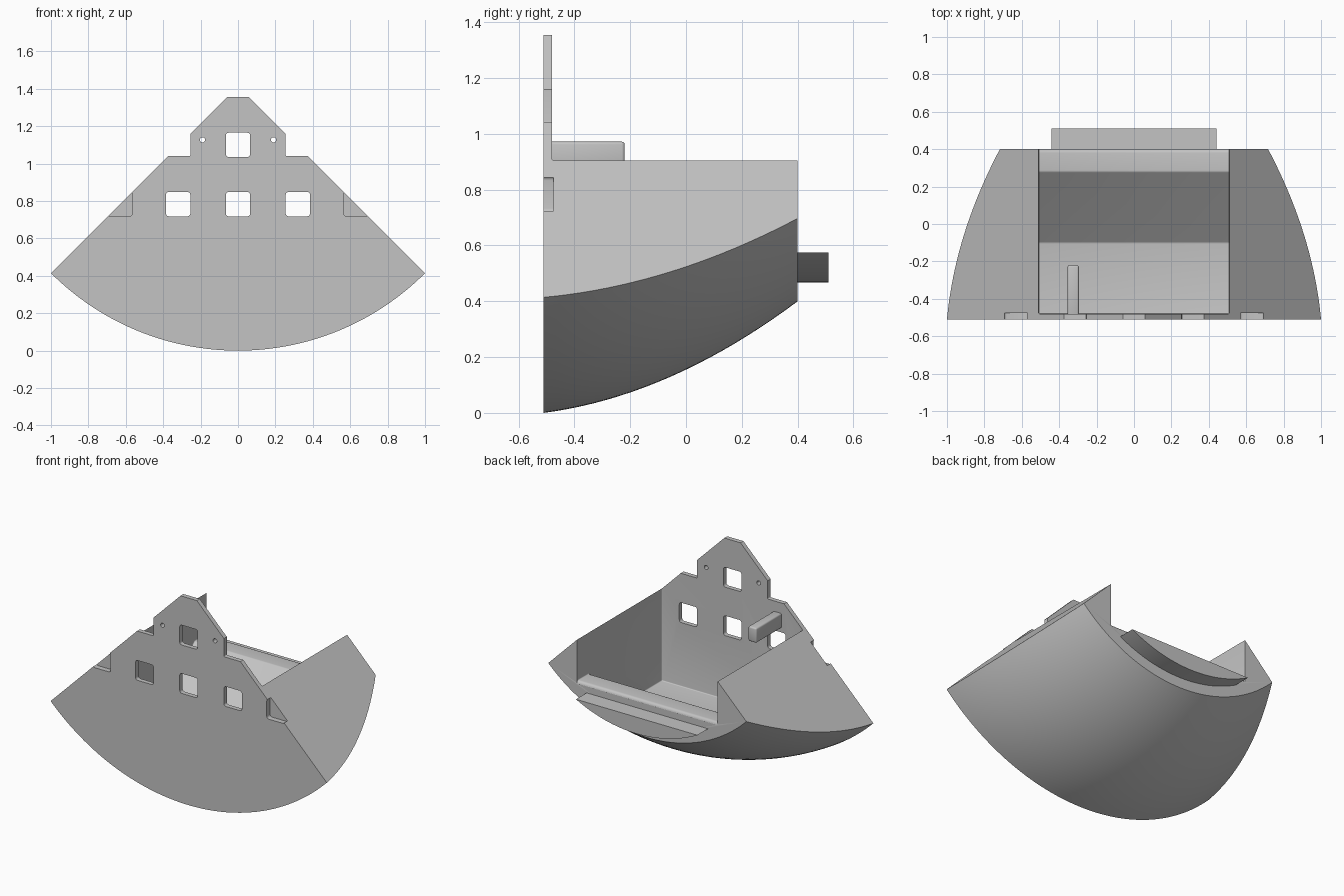
import bpy, bmesh, math

cube = bpy.data.objects.get("Cube")
if cube:
    bpy.data.objects.remove(cube)

FRONT, BACK = -0.51, 0.4
CENTRE = math.sqrt(2)          # height of the axis the hull is swept around
GREY = (0.55, 0.55, 0.55, 1)

grey = bpy.data.materials.new("plain grey")
grey.use_nodes = True
grey.diffuse_color = GREY
grey.node_tree.nodes["Principled BSDF"].inputs["Base Color"].default_value = GREY


def loft(name, sections):
    """Skin matching closed sections and cap both ends."""
    bm = bmesh.new()
    rings = [[bm.verts.new(p) for p in s] for s in sections]
    for a, b in zip(rings, rings[1:]):
        for i in range(len(a)):
            j = (i + 1) % len(a)
            bm.faces.new((a[i], a[j], b[j], b[i]))
    bm.faces.new(rings[0])
    bm.faces.new(rings[-1])
    bmesh.ops.recalc_face_normals(bm, faces=bm.faces)
    mesh = bpy.data.meshes.new(name)
    bm.to_mesh(mesh)
    bm.free()
    mesh.materials.append(grey)
    obj = bpy.data.objects.new(name, mesh)
    bpy.context.collection.objects.link(obj)
    return obj


def prism_y(name, outline, y0, y1):
    return loft(name, [[(x, y, z) for x, z in outline] for y in (y0, y1)])


def prism_x(name, outline, x0, x1):
    return loft(name, [[(x, y, z) for y, z in outline] for x in (x0, x1)])


def arc(radius, half_angle, steps):
    return [(radius * math.sin(a), CENTRE - radius * math.cos(a))
            for a in (half_angle * (2 * i / steps - 1) for i in range(steps + 1))]


def rounded_rect(x, z, w, h, r, steps=4):
    pts = []
    for k, (sx, sz) in enumerate(((1, 1), (-1, 1), (-1, -1), (1, -1))):
        for i in range(steps + 1):
            a = math.pi / 2 * (k + i / steps)
            pts.append((x + sx * (w / 2 - r) + r * math.cos(a),
                        z + sz * (h / 2 - r) + r * math.sin(a)))
    return pts


def bake(obj):
    """Apply the modifiers of an object."""
    graph = bpy.context.evaluated_depsgraph_get()
    obj.data = bpy.data.meshes.new_from_object(obj.evaluated_get(graph))
    obj.modifiers.clear()


def cut(obj, cutter):
    cutter.hide_render = True
    mod = obj.modifiers.new("cut", 'BOOLEAN')
    mod.operation = 'DIFFERENCE'
    mod.solver = 'EXACT'
    mod.object = cutter
    bake(obj)
    bpy.data.objects.remove(cutter)


def bevel(obj, width, segments=4):
    mod = obj.modifiers.new("round", 'BEVEL')
    mod.width = width
    mod.segments = segments
    mod.limit_method = 'ANGLE'
    bake(obj)


# Hull: quarter wedge whose radius shrinks along a curve towards the back
sections = []
for i in range(21):
    t = (BACK - FRONT) * i / 20
    radius = CENTRE - 0.131 * t - 0.339 * t * t
    outline = arc(radius, math.pi / 4, 64) + [(0, CENTRE)]
    sections.append([(x, FRONT + t, z) for x, z in outline])
hull = loft("hull", sections)

# Cavity: low front floor, ramp and raised back floor with a rounded lip
lip = [(BACK - 0.02 + 0.02 * math.sin(a), 0.615 + 0.02 * math.cos(a))
       for a in (math.pi / 2 * i / 5 for i in range(6))]
cavity = prism_x("cavity_cutter",
                 [(-0.48, 2), (-0.48, 0.3), (-0.1, 0.3), (0.28, 0.635)]
                 + lip + [(0.6, 0.615), (0.6, 2)], -0.51, 0.51)
bevel(cavity, 0.02)
cut(hull, cavity)

# Front plate: flat peak and stepped shoulders
cut(hull, prism_y("peak_cutter", rounded_rect(0, 1.455, 0.4, 0.2, 0.001), -0.7, 0))
for side in (-1, 1):
    cut(hull, prism_y("shoulder_cutter",
                      rounded_rect(side * 0.355, 1.14, 0.2, 0.2, 0.005), -0.7, 0))

# Windows, corner notches and pin holes
for x, z in [(0, 1.1)] + [(x, 0.783) for x in (-0.63, -0.32, 0, 0.32, 0.63)]:
    cut(hull, prism_y("window_cutter",
                      rounded_rect(x, z, 0.13, 0.13, 0.015), -0.7, -0.475))
for side in (-1, 1):
    cut(hull, prism_y("pin_hole_cutter",
                      rounded_rect(side * 0.19, 1.127, 0.028, 0.028, 0.0139), -0.7, -0.4))

# Peg behind the front plate
peg = prism_x("peg", [(-0.49, 0.875), (-0.22, 0.875), (-0.22, 0.972), (-0.49, 0.972)],
              -0.355, -0.295)
bevel(peg, 0.01, 3)

# Back tab: flat top with a curved underside
tab = prism_y("back_tab", arc(0.947, math.asin(0.44 / 0.947), 32), 0.38, 0.51)

for obj in (hull, peg, tab):
    bpy.ops.object.select_all(action='DESELECT')
    obj.select_set(True)
    bpy.context.view_layer.objects.active = obj
    bpy.ops.object.shade_smooth_by_angle(angle=math.radians(30))
